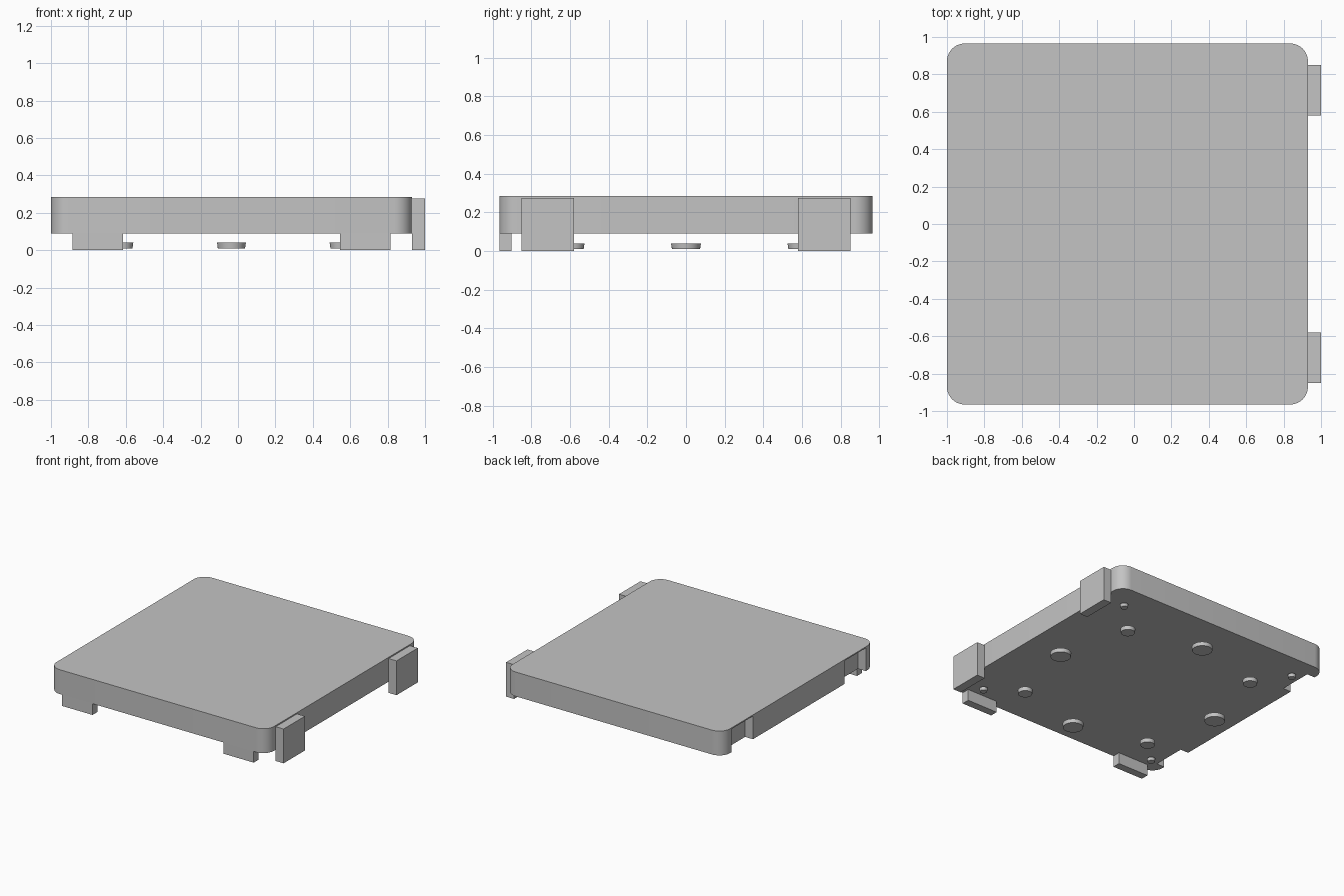
import bpy
import bmesh
import math

cube = bpy.data.objects.get("Cube")
if cube:
    bpy.data.objects.remove(cube, do_unlink=True)

grey = bpy.data.materials.new("plain_grey")
grey.use_nodes = True
colour = (0.55, 0.55, 0.55, 1)
grey.diffuse_color = colour
grey.node_tree.nodes["Principled BSDF"].inputs["Base Color"].default_value = colour

CX = -0.035       # middle of the slab in x
HALF = 0.965      # half the slab width
BASE, TOP = 0.09, 0.285
DEPTH = 0.07      # tab thickness and slot depth
TAB_IN, TAB_OUT = 0.58, 0.85


def add_object(name, bm):
    mesh = bpy.data.meshes.new(name)
    bm.to_mesh(mesh)
    bm.free()
    mesh.materials.append(grey)
    obj = bpy.data.objects.new(name, mesh)
    bpy.context.collection.objects.link(obj)
    return obj


def box(name, low, high, corner=0):
    """Box between two corners, with optional rounded upright edges."""
    bm = bmesh.new()
    bmesh.ops.create_cube(bm, size=1)
    for v in bm.verts:
        v.co = [h if c > 0 else l for c, l, h in zip(v.co, low, high)]
    if corner:
        upright = [e for e in bm.edges
                   if abs(e.verts[0].co.z - e.verts[1].co.z) > 0.01]
        bmesh.ops.bevel(bm, geom=upright, offset=corner, segments=10,
                        profile=0.5, affect='EDGES')
    return add_object(name, bm)


def disc(name, x, y, radius, bottom, top):
    """Slightly tapered round pad."""
    bm = bmesh.new()
    bmesh.ops.create_cone(bm, cap_ends=True, segments=32, radius1=radius - 0.004,
                          radius2=radius, depth=top - bottom)
    bmesh.ops.translate(bm, vec=(CX + x, y, (bottom + top) / 2), verts=bm.verts)
    smooth(add_object(name, bm))


def activate(obj):
    bpy.ops.object.select_all(action='DESELECT')
    obj.select_set(True)
    bpy.context.view_layer.objects.active = obj


def smooth(obj):
    activate(obj)
    bpy.ops.object.shade_smooth_by_angle(angle=math.radians(30))


# Rounded slab
slab = box("slab", (CX - HALF, -HALF, BASE), (CX + HALF, HALF, TOP), 0.095)

for side, label in ((-1, "front"), (1, "back")):
    y_low, y_high = sorted((side * TAB_IN, side * TAB_OUT))

    # Slot in the -x edge, closed above by a thin lid
    cutter = box("slot_cutter", (-1.1, y_low, -0.1),
                 (CX - HALF + DEPTH, y_high, 0.275))
    cutter.hide_render = True
    activate(slab)
    cut = slab.modifiers.new("slot", 'BOOLEAN')
    cut.operation = 'DIFFERENCE'
    cut.solver = 'EXACT'
    cut.object = cutter
    bpy.ops.object.modifier_apply(modifier=cut.name)
    bpy.data.objects.remove(cutter, do_unlink=True)

    # Upright tab on the +x edge
    box(label + "_side_tab", (CX + HALF, y_low, 0), (1, y_high, 0.275))

    # Foot hanging under the front edge
    foot = "right_front_foot" if side < 0 else "left_front_foot"
    box(foot, (CX + y_low, -HALF, 0), (CX + y_high, -HALF + 0.062, BASE))

smooth(slab)

# Round pads below the slab: large on the axes, medium and small on the diagonals
for i in range(4):
    axis = i * math.pi / 2
    disc("large_pad", 0.73 * math.cos(axis), 0.73 * math.sin(axis), 0.077, 0.01, 0.04)
    sx, sy = (1 if i % 2 else -1), (1 if i > 1 else -1)
    disc("medium_pad", 0.58 * sx, 0.58 * sy, 0.055, 0.01, 0.04)
    disc("small_pad", 0.795 * sx, 0.795 * sy, 0.03, 0.045, 0.07)
